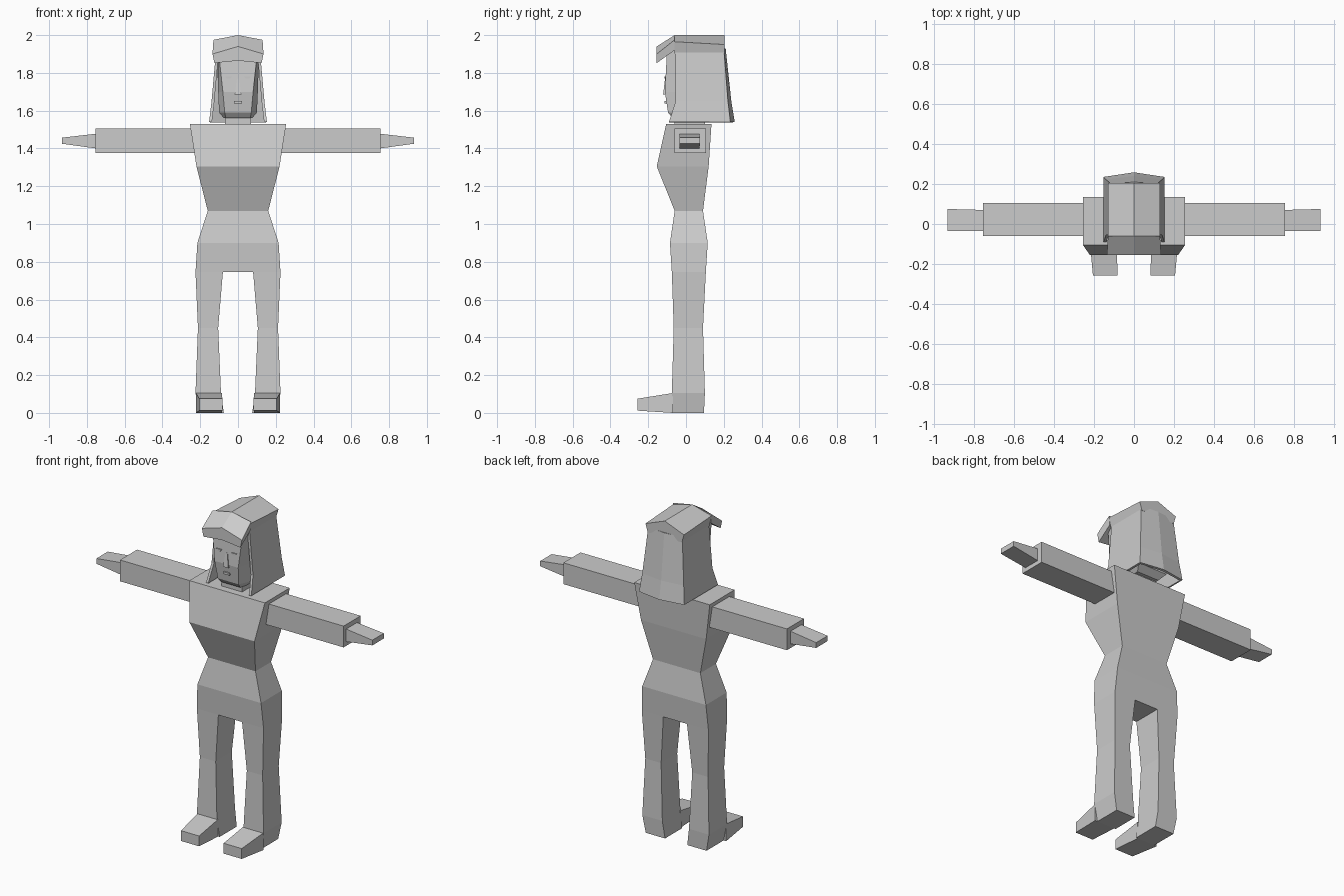
import bpy
import bmesh
from mathutils import Vector

cube = bpy.data.objects.get("Cube")
if cube:
    bpy.data.objects.remove(cube, do_unlink=True)

grey = bpy.data.materials.new("plain_grey")
grey.use_nodes = True
colour = (0.6, 0.6, 0.6, 1)
grey.diffuse_color = colour
grey.node_tree.nodes["Principled BSDF"].inputs["Base Color"].default_value = colour


def loft(name, sections, closed=True, flip=1):
    """Skin a list of matching cross-sections; flip=-1 mirrors in x."""
    bm = bmesh.new()
    rows = [[bm.verts.new((p[0] * flip, p[1], p[2])) for p in s] for s in sections]
    n = len(rows[0])
    for a, b in zip(rows, rows[1:]):
        for i in range(n if closed else n - 1):
            j = (i + 1) % n
            bm.faces.new((a[i], a[j], b[j], b[i]))
    if closed:
        bm.faces.new(rows[0])
        bm.faces.new(rows[-1])
    bmesh.ops.recalc_face_normals(bm, faces=bm.faces)
    mesh = bpy.data.meshes.new(name)
    bm.to_mesh(mesh)
    bm.free()
    mesh.materials.append(grey)
    obj = bpy.data.objects.new(name, mesh)
    bpy.context.collection.objects.link(obj)
    return obj


def level(z, x0, x1, y0, y1):
    return [(x0, y0, z), (x1, y0, z), (x1, y1, z), (x0, y1, z)]


def across_x(x, y0, y1, z0, z1):
    return [(x, y0, z0), (x, y1, z0), (x, y1, z1), (x, y0, z1)]


def across_y(y, x0, x1, z0, z1):
    return [(x0, y, z0), (x1, y, z0), (x1, y, z1), (x0, y, z1)]


# Torso and hips
torso = [(0.745, 0.225, -0.075, 0.105), (0.9, 0.215, -0.085, 0.115),
         (1.07, 0.16, -0.06, 0.09), (1.305, 0.22, -0.155, 0.12),
         (1.53, 0.255, -0.105, 0.135)]
loft("torso", [level(z, -w, w, f, b) for z, w, f, b in torso])

# Arms, hands, legs and feet
for side, s in (("left", 1), ("right", -1)):
    loft(side + "_arm", [across_x(x, -0.06, 0.105, 1.375, 1.505) for x in (0.2, 0.755)], flip=s)
    loft(side + "_hand", [across_x(0.75, -0.035, 0.07, 1.4, 1.478),
                          across_x(0.932, -0.035, 0.075, 1.425, 1.457)], flip=s)
    loft(side + "_leg", [level(0, 0.075, 0.205, -0.07, 0.095),
                         level(0.105, 0.09, 0.225, -0.075, 0.1),
                         level(0.45, 0.105, 0.212, -0.065, 0.09),
                         level(0.745, 0.08, 0.225, -0.075, 0.105)], flip=s)
    loft(side + "_foot", [across_y(-0.07, 0.085, 0.222, 0, 0.105),
                          across_y(-0.257, 0.083, 0.205, 0.012, 0.075)], flip=s)

# Neck
loft("neck", [level(z, -0.07, 0.07, -0.06, 0.1) for z in (1.5, 1.6)])


# Head with slanted cheeks
def head_ring(z, front_w, side_w, front, cheek, back):
    half = [(front_w, front, z), (side_w, cheek, z), (side_w, back, z)]
    return half + [(-x, y, h) for x, y, h in reversed(half)]


loft("head", [head_ring(1.56, 0.065, 0.075, -0.07, -0.03, 0.12),
              head_ring(1.59, 0.07, 0.1, -0.095, -0.03, 0.16),
              head_ring(1.7, 0.08, 0.105, -0.112, -0.03, 0.18),
              head_ring(1.93, 0.105, 0.112, -0.1, -0.05, 0.19)])

# Long hair: an open-fronted sheet around the head
hair_rows = [(1.93, 0.115, -0.055, 0.2, 0.21), (1.65, 0.14, -0.055, 0.222, 0.24),
             (1.54, 0.153, -0.09, 0.235, 0.258)]
hair = loft("hair", [[(w, f, z), (w, b, z), (0, m, z), (-w, b, z), (-w, f, z)]
                     for z, w, f, b, m in hair_rows], closed=False)
solid = hair.modifiers.new("thickness", "SOLIDIFY")
solid.thickness = 0.015
# keep the thickness inside the outline whichever way the sheet faces
first = hair.data.polygons[0]
outward = first.normal.dot(Vector((first.center.x, 0, 0))) > 0
solid.offset = -1 if outward else 1


# Cap with a ridged crown and a sloping brim
def cap_section(y, w, ridge, edge, low_w, low, low_mid):
    return [(-low_w, y, low), (-w, y, edge), (0, y, ridge),
            (w, y, edge), (low_w, y, low), (0, y, low_mid)]


loft("cap_crown", [cap_section(-0.06, 0.13, 2.0, 1.965, 0.115, 1.9, 1.9),
                   cap_section(0.205, 0.13, 2.0, 1.95, 0.115, 1.9, 1.9)])
loft("cap_brim", [cap_section(-0.06, 0.13, 2.0, 1.975, 0.125, 1.92, 1.94),
                  cap_section(-0.155, 0.135, 1.94, 1.9, 0.125, 1.852, 1.865)])

# Facial features
for side, s in (("left", 1), ("right", -1)):
    eye = [(0.05 + dx, dz) for dx, dz in
           ((-0.018, 0.006), (-0.009, -0.006), (0.009, -0.006), (0.018, 0.006))]
    loft(side + "_eye", [[(x, y, 1.775 + z) for x, z in eye] for y in (-0.114, -0.107)], flip=s)
loft("nose", [level(1.685, -0.018, 0.018, -0.121, -0.1),
              level(1.77, -0.006, 0.006, -0.111, -0.1)])
loft("mouth", [across_y(y, -0.02, 0.02, 1.637, 1.65) for y in (-0.113, -0.1)])
